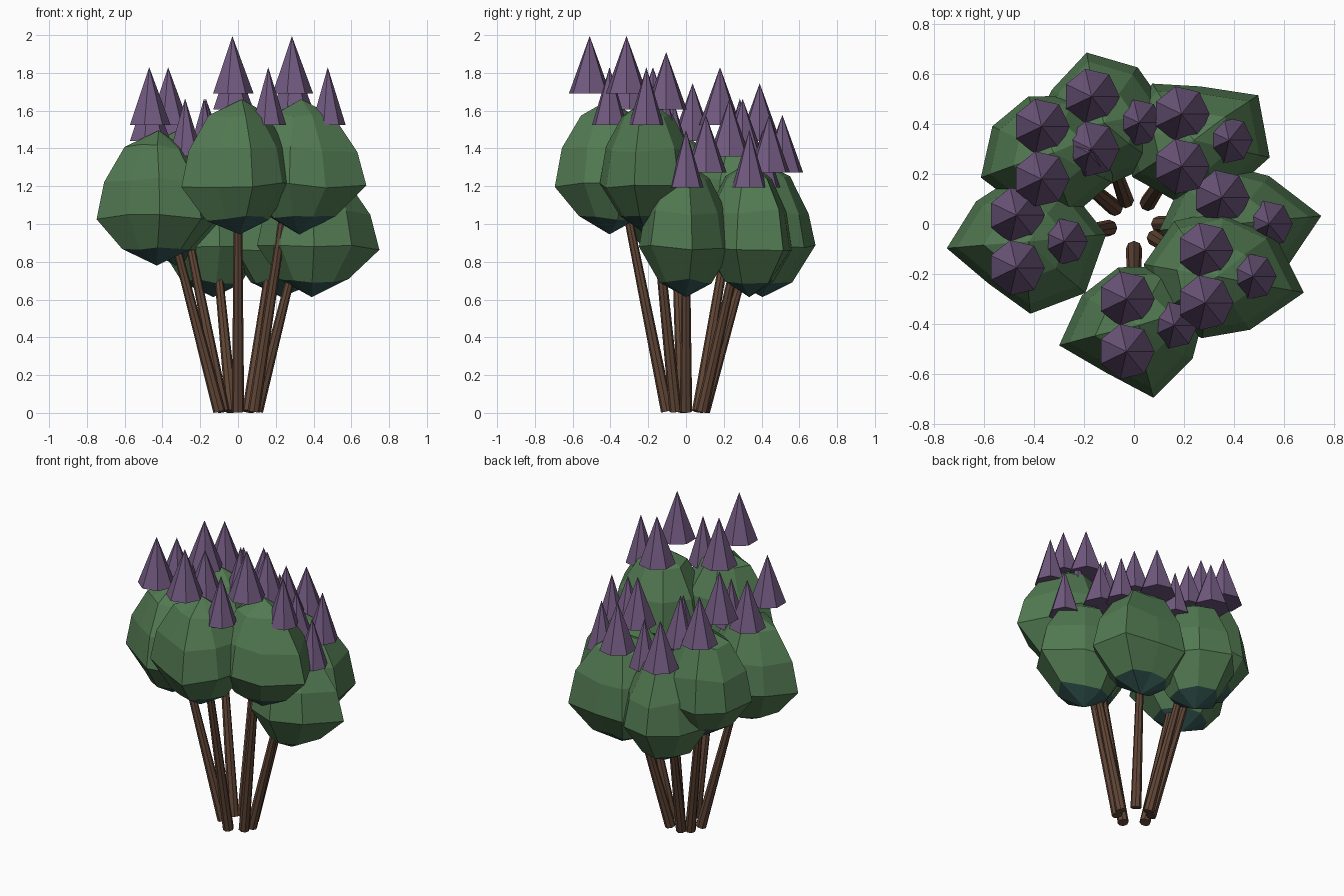
import bpy, bmesh, random
from math import sin, cos, radians, tau
from mathutils import Vector

cube = bpy.data.objects.get("Cube")
if cube:
    bpy.data.objects.remove(cube)
random.seed(4)


def material(name, rgb):
    mat = bpy.data.materials.new(name)
    mat.use_nodes = True
    mat.diffuse_color = (*rgb, 1)
    mat.node_tree.nodes["Principled BSDF"].inputs["Base Color"].default_value = (*rgb, 1)
    return mat


BARK = material("brown_bark", (.12, .062, .038))
LEAF = material("leaf_green", (.085, .195, .085))
UNDER = material("dark_teal", (.035, .1, .09))
BLOOM = material("muted_purple", (.165, .1, .215))


def finish(name, bm, *mats):
    bmesh.ops.recalc_face_normals(bm, faces=bm.faces)
    mesh = bpy.data.meshes.new(name)
    bm.to_mesh(mesh)
    bm.free()
    for mat in mats:
        mesh.materials.append(mat)
    obj = bpy.data.objects.new(name, mesh)
    bpy.context.collection.objects.link(obj)
    return obj


def tapered(name, start, end, r1, r2, sides, mat):
    """Straight cone or tapered rod running from start to end."""
    start, end = Vector(start), Vector(end)
    axis = end - start
    bm = bmesh.new()
    bmesh.ops.create_cone(bm, cap_ends=True, segments=sides, radius1=r1, radius2=r2, depth=axis.length)
    # put a corner of the base on +x
    corner = max((v.co for v in bm.verts if v.co.z < 0), key=lambda c: c.x)
    spin = Vector((1, 0)).angle_signed(corner.xy)
    for v in bm.verts:
        x, y = v.co.xy
        v.co.xy = (x * cos(spin) - y * sin(spin), x * sin(spin) + y * cos(spin))
    obj = finish(name, bm, mat)
    obj.location = (start + end) / 2
    if axis.xy.length > .001:
        obj.rotation_euler = Vector((0, 0, 1)).rotation_difference(axis).to_euler()
    return obj


# ring height above the crown's lowest point, share of the widest radius
RINGS = [(.085, .56), (.26, 1), (.45, .87), (.63, .52)]


def crown(name, x, y, base, yaw, radii):
    """Faceted foliage ball with eight uneven sides and a dark underside."""
    bm = bmesh.new()
    bottom = bm.verts.new((x + .01, y, base))
    top = bm.verts.new((x + .02, y, base + .715))
    rings = []
    for height, share in RINGS:
        ring = []
        for k, radius in enumerate(radii):
            a = radians(yaw) + tau * k / len(radii)
            r = radius * share
            z = base + height + random.uniform(-.015, .015)
            ring.append(bm.verts.new((x + r * cos(a), y + r * sin(a), z)))
        rings.append(ring)
    count = len(radii)
    for k in range(count):
        n = (k + 1) % count
        bm.faces.new((bottom, rings[0][n], rings[0][k])).material_index = 1
        for low, high in zip(rings, rings[1:]):
            bm.faces.new((low[k], low[n], high[n], high[k]))
        bm.faces.new((rings[-1][k], rings[-1][n], top))
    return finish(name, bm, LEAF, UNDER)


# name, centre x, centre y, lowest z, yaw, radii of the widest ring
HIGH, MIDDLE, LOW = .945, .78, .613
CROWNS = [
    ("front", 0, -.405, HIGH, 15, (.3, .27, .24, .24, .31, .22, .3, .27)),
    ("front_left", .315, -.21, HIGH, -10, (.37, .3, .27, .27, .28, .28, .25, .26)),
    ("left", .38, 0, LOW, 5, (.37, .25, .24, .25, .28, .24, .25, .29)),
    ("back_left", .22, .335, LOW, -12, (.33, .33, .22, .27, .28, .27, .25, .27)),
    ("back", -.14, .405, LOW, 10, (.28, .27, .285, .23, .28, .25, .25, .28)),
    ("back_right", -.34, .285, MIDDLE, 20, (.28, .25, .24, .25, .29, .25, .27, .28)),
    ("right", -.44, -.07, MIDDLE, 5, (.33, .28, .27, .25, .31, .22, .29, .32)),
]

# blossom x, y, tip height above the crown's lowest point, radius
BLOSSOMS = [(-.03, -.105, 1.05, .113), (-.03, .105, .965, .113), (.16, 0, .885, .095)]

for name, x, y, base, yaw, radii in CROWNS:
    crown(name + "_crown", x, y, base, yaw, radii)
    # stem leaning outwards from the clump's foot
    foot = Vector((x, y, 0)).normalized() * .1
    foot.z = .008
    tapered(name + "_stem", foot, (x * .86, y * .86, base + .3), .033, .02, 8, BARK)
    # three upright blossom cones
    for i, (dx, dy, tip, radius) in enumerate(BLOSSOMS, 1):
        px, py, pz = x + dx, y + dy, base + tip
        tapered(f"{name}_blossom_{i}", (px, py, pz - .305), (px, py, pz), radius, 0, 7, BLOOM)
